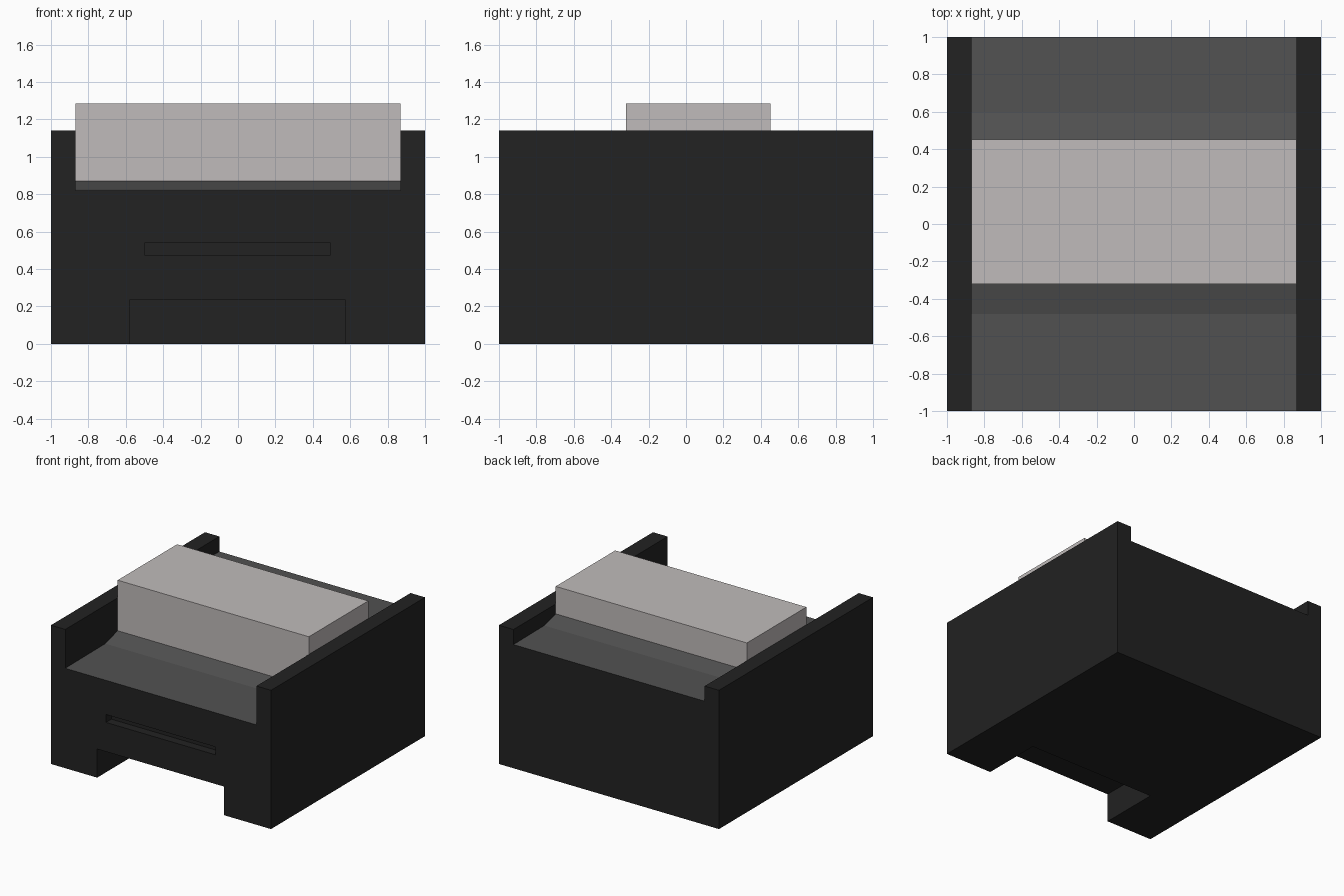
import bpy, bmesh

if "Cube" in bpy.data.objects:
    bpy.data.objects.remove(bpy.data.objects["Cube"])


def material(name, rgb):
    m = bpy.data.materials.new(name)
    m.diffuse_color = (*rgb, 1)
    m.use_nodes = True
    m.node_tree.nodes["Principled BSDF"].inputs["Base Color"].default_value = m.diffuse_color
    return m


black = material("matte black", (0.016, 0.016, 0.016))
grey = material("dark grey", (0.084, 0.084, 0.084))
paper = material("warm light grey", (0.53, 0.50, 0.495))


def prism(name, x0, x1, profile, mat):
    """Extrude a (y, z) profile from x0 to x1."""
    bm = bmesh.new()
    face = bm.faces.new([bm.verts.new((x0, y, z)) for y, z in profile])
    ext = bmesh.ops.extrude_face_region(bm, geom=[face])
    moved = [v for v in ext["geom"] if isinstance(v, bmesh.types.BMVert)]
    bmesh.ops.translate(bm, verts=moved, vec=(x1 - x0, 0, 0))
    bmesh.ops.recalc_face_normals(bm, faces=bm.faces)
    mesh = bpy.data.meshes.new(name)
    bm.to_mesh(mesh)
    bm.free()
    ob = bpy.data.objects.new(name, mesh)
    bpy.context.collection.objects.link(ob)
    mesh.materials.append(mat)
    return ob


def box(name, x0, x1, y0, y1, z0, z1, mat):
    return prism(name, x0, x1, [(y0, z0), (y1, z0), (y1, z1), (y0, z1)], mat)


def cut(target, cutter):
    mod = target.modifiers.new("cut", 'BOOLEAN')
    mod.operation = 'DIFFERENCE'
    mod.solver = 'EXACT'
    mod.object = cutter
    bpy.context.view_layer.objects.active = target
    bpy.ops.object.modifier_apply(modifier=mod.name)
    bpy.data.objects.remove(cutter)


# Main housing with side walls
body = box("body", -1, 1, -1, 1, 0, 1.14, black)

# Top trough: low shelf in front, higher shelf behind, ramps to the block
cut(body, prism("trough_cutter", -0.87, 0.868,
                [(-1.1, 0.82), (-0.48, 0.825), (-0.32, 0.87), (0.45, 1.06),
                 (0.6, 1.02), (1.1, 1.015), (1.1, 1.4), (-1.1, 1.4)], black))
# Front slot and bottom opening
cut(body, box("slot_cutter", -0.5, 0.495, -1.1, -0.93, 0.475, 0.54, black))
cut(body, box("opening_cutter", -0.58, 0.575, -1.1, -0.5, -0.1, 0.235, black))

# Trough floor is dark grey
body.data.materials.clear()
body.data.materials.append(black)
body.data.materials.append(grey)
for p in body.data.polygons:
    p.material_index = int(p.normal.z > 0.5 and 0.8 < p.center.z < 1.1)

# Raised block across the trough
box("top_block", -0.87, 0.868, -0.32, 0.452, 0.86, 1.285, paper)
